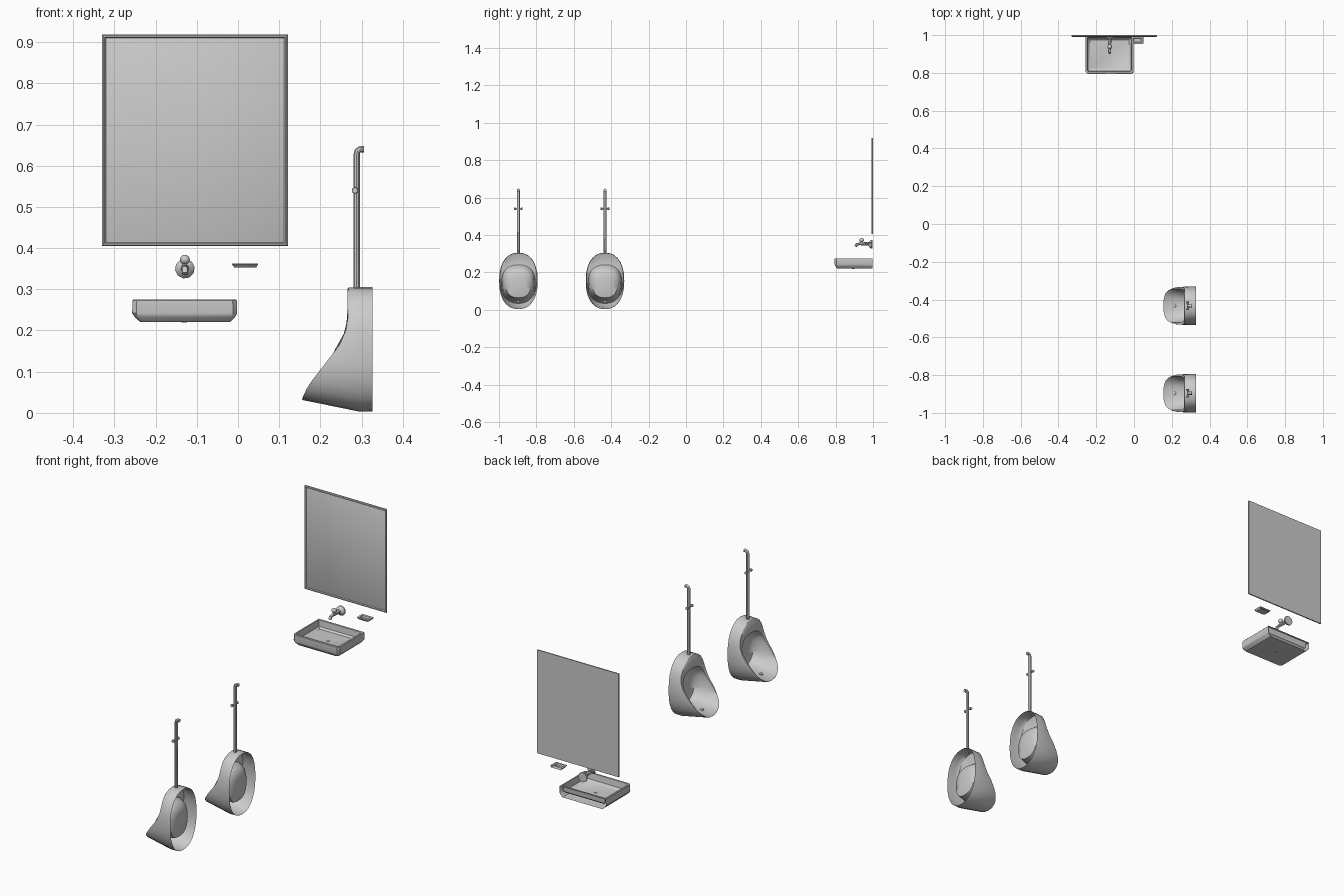
import bpy, bmesh
from math import sin, cos, pi, radians
from mathutils import Vector

if "Cube" in bpy.data.objects:
    bpy.data.objects.remove(bpy.data.objects["Cube"])


def loft(name, loops, cap_first=False, cap_last=False, angle=35, drop=None):
    """Skin closed loops of points; drop(face) marks faces left open."""
    bm = bmesh.new()
    rings = [[bm.verts.new(p) for p in loop] for loop in loops]
    n = len(rings[0])
    for a, b in zip(rings, rings[1:]):
        for i in range(n):
            j = (i + 1) % n
            bm.faces.new((a[i], a[j], b[j], b[i]))
    if cap_first:
        bm.faces.new(rings[0][::-1])
    if cap_last:
        bm.faces.new(rings[-1])
    if drop:
        bmesh.ops.delete(bm, geom=[f for f in bm.faces if drop(f)], context='FACES_ONLY')
    bmesh.ops.recalc_face_normals(bm, faces=bm.faces)
    me = bpy.data.meshes.new(name)
    bm.to_mesh(me)
    bm.free()
    me.polygons.foreach_set("use_smooth", [True] * len(me.polygons))
    me.set_sharp_from_angle(angle=radians(angle))
    ob = bpy.data.objects.new(name, me)
    bpy.context.collection.objects.link(ob)
    return ob


def lathe(name, origin, axis, profile, n=12):
    """Turned part: profile is (distance along axis, radius)."""
    o, d = Vector(origin), Vector(axis)
    u = d.orthogonal().normalized()
    v = d.cross(u)
    loops = [[o + d * t + (u * cos(2 * pi * i / n) + v * sin(2 * pi * i / n)) * r
              for i in range(n)] for t, r in profile]
    return loft(name, loops, True, True)


def pipe(name, path, radii, n=10, side=(0, 1, 0)):
    """Tube along a planar path; side is the normal of that plane."""
    pts, s, loops = [Vector(p) for p in path], Vector(side), []
    for k, p in enumerate(pts):
        t = (pts[min(k + 1, len(pts) - 1)] - pts[max(k - 1, 0)]).normalized()
        w = t.cross(s)
        loops.append([p + (s * cos(2 * pi * i / n) + w * sin(2 * pi * i / n)) * radii[k]
                      for i in range(n)])
    return loft(name, loops, True, True)


def tray_loop(x0, x1, y0, y1, z, c):
    """Rectangle with its two front corners cut off."""
    return [(x0, y1, z), (x0, y0 + c, z), (x0 + c, y0, z),
            (x1 - c, y0, z), (x1, y0 + c, z), (x1, y1, z)]


def frame_loop(x0, x1, z0, z1, y, d):
    return [(x0 + d, y, z0 + d), (x1 - d, y, z0 + d), (x1 - d, y, z1 - d), (x0 + d, y, z1 - d)]


def at_wall(f):
    return all(v.co.y > 0.9965 for v in f.verts)


# Mirror: raised frame and glass
M = (-0.33, 0.121, 0.405, 0.919)
loft("mirror_frame", [frame_loop(*M, y, d) for y, d in
     ((1.0, 0), (0.994, 0), (0.991, 0.003), (0.991, 0.006), (0.995, 0.009))], angle=20)
loft("mirror_glass", [frame_loop(*M, 0.995, 0.009), frame_loop(*M, 1.0, 0.0)], True, True)

# Wash basin, open against the wall
X0, X1, Y0, YB = -0.257, -0.002, 0.795, 0.997
loft("basin", [
    tray_loop(X0 + 0.019, X1 - 0.016, Y0 + 0.014, YB, 0.221, 0.008),
    tray_loop(X0 + 0.006, X1 - 0.005, Y0 + 0.003, YB, 0.233, 0.010),
    tray_loop(X0, X1, Y0, YB, 0.242, 0.010),
    tray_loop(X0 + 0.001, X1 - 0.001, Y0, YB, 0.273, 0.010),
    tray_loop(X0 + 0.003, X1 - 0.003, Y0 + 0.002, YB, 0.275, 0.010),
    tray_loop(X0 + 0.010, X1 - 0.010, Y0 + 0.010, YB - 0.010, 0.275, 0.008),
    tray_loop(X0 + 0.014, X1 - 0.014, Y0 + 0.014, YB - 0.013, 0.245, 0.008),
    tray_loop(X0 + 0.024, X1 - 0.024, Y0 + 0.024, YB - 0.022, 0.237, 0.008),
], True, True, drop=at_wall)
lathe("basin_drain", (-0.13, 0.895, 0.219), (0, 0, 1), [(0, 0.007), (0.019, 0.007), (0.0195, 0.005)])

# Wall tap: flange, spout, knob
TX = -0.129
lathe("tap_flange", (TX, 0.997, 0.35), (0, -1, 0), [(0, 0.024), (0.006, 0.024), (0.014, 0.018), (0.02, 0.010)], 10)
pipe("tap_spout", [(TX, 0.985, 0.352), (TX, 0.925, 0.352), (TX, 0.912, 0.349), (TX, 0.906, 0.338)],
     [0.010, 0.007, 0.008, 0.007], side=(1, 0, 0))
lathe("tap_stem", (TX, 0.939, 0.352), (0, 0, 1), [(0, 0.007), (0.013, 0.005)])
lathe("tap_knob", (TX, 0.939, 0.372), (0, 0, 1),
      [(-0.0115 * cos(a * pi / 8), 0.0121 * sin(a * pi / 8) + 0.0004) for a in range(9)])

# Soap dish, open against the wall
loft("soap_dish", [
    tray_loop(-0.009, 0.044, 0.958, YB, 0.353, 0.004),
    tray_loop(-0.015, 0.049, 0.952, YB, 0.361, 0.004),
    tray_loop(-0.014, 0.048, 0.953, YB, 0.363, 0.004),
    tray_loop(-0.005, 0.039, 0.961, YB - 0.012, 0.363, 0.004),
    tray_loop(-0.002, 0.036, 0.964, YB - 0.015, 0.356, 0.004),
], True, True, drop=at_wall)

# Urinals
RIM = [(0.0, 0.155), (0.033, 0.155), (0.066, 0.170), (0.18, 0.258), (0.225, 0.267), (0.31, 0.265)]
N = 28


def rim_x(z):
    """Depth of the front edge at height z."""
    for (z0, x0), (z1, x1) in zip(RIM, RIM[1:]):
        if z <= z1:
            return x0 + (x1 - x0) * (z - z0) / (z1 - z0)
    return RIM[-1][1]


def oval(yc, hw, z0, z1, x=None, dx=0.0, e=2.3):
    """Superellipse loop; x=None follows the sloping front edge."""
    out = []
    for i in range(N):
        c, s = cos(2 * pi * i / N), sin(2 * pi * i / N)
        y = hw * abs(c) ** (2 / e) * (1 if c > 0 else -1)
        z = (z0 + z1) / 2 + (z1 - z0) / 2 * abs(s) ** (2 / e) * (1 if s > 0 else -1)
        out.append(Vector(((rim_x(z) if x is None else x) + dx, yc + y, z)))
    return out


def mix(a, b, t):
    return [p.lerp(q, t) for p, q in zip(a, b)]


for k, yc in enumerate((-0.433, -0.896), 1):
    rim = oval(yc, 0.099, 0.033, 0.300)
    mouth = oval(yc, 0.090, 0.038, 0.240, dx=0.001, e=2.5)
    back = oval(yc, 0.066, 0.064, 0.215, x=0.304, e=2.5)
    core = oval(yc, 0.035, 0.10, 0.18, x=0.311)
    bulge = mix(mouth, back, 0.6)
    for p in bulge:  # hollow the bowl outward between mouth and back
        p.y = yc + (p.y - yc) * 1.12
    loft(f"urinal_{k}", [
        oval(yc, 0.103, 0.004, 0.305, x=0.327),
        oval(yc, 0.103, 0.003, 0.305, x=0.295),
        oval(yc, 0.1, 0.031, 0.304, dx=0.003),
        rim, mouth, bulge, back, core], cap_last=True, angle=50)
    lathe(f"urinal_drain_{k}", (0.214, yc, 0.038), (0, 0, 1), [(0, 0.009), (0.014, 0.009), (0.016, 0.006)])
    # Flush pipe with elbow and valve
    pipe(f"flush_pipe_{k}", [(0.288, yc, 0.30), (0.288, yc, 0.628), (0.290, yc, 0.636),
                             (0.296, yc, 0.640), (0.306, yc, 0.640)], [0.008] * 5)
    lathe(f"flush_valve_{k}", (0.284, yc, 0.54), (0, 1, 0),
          [(-0.023, 0.007), (-0.019, 0.008), (-0.012, 0.004), (0.012, 0.004), (0.019, 0.008), (0.023, 0.007)], 8)
